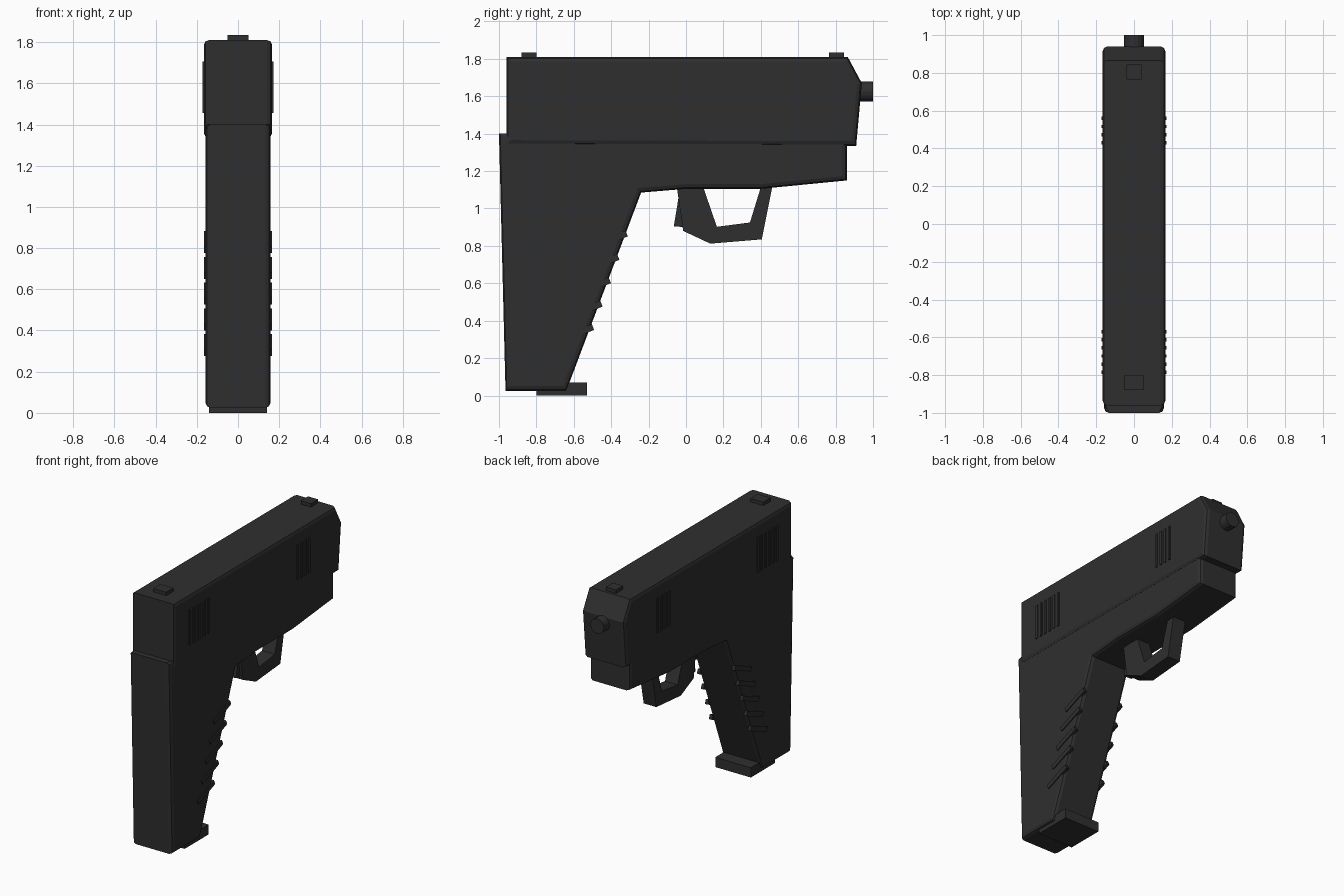
import bpy, bmesh, math
from mathutils import Matrix, Vector

if "Cube" in bpy.data.objects:
    bpy.data.objects.remove(bpy.data.objects["Cube"], do_unlink=True)

black = bpy.data.materials.new("matte black")
black.use_nodes = True
black.diffuse_color = (0.028, 0.028, 0.028, 1)
bsdf = next(n for n in black.node_tree.nodes if n.type == 'BSDF_PRINCIPLED')
bsdf.inputs["Base Color"].default_value = black.diffuse_color
bsdf.inputs["Roughness"].default_value = 0.6


def finish(name, bm):
    bmesh.ops.recalc_face_normals(bm, faces=bm.faces[:])
    mesh = bpy.data.meshes.new(name)
    bm.to_mesh(mesh)
    bm.free()
    mesh.materials.append(black)
    obj = bpy.data.objects.new(name, mesh)
    bpy.context.collection.objects.link(obj)
    return obj


def plate(name, outline, half, bevel=0.0):
    """Extrude a (y, z) side outline across x and round its two rims."""
    bm = bmesh.new()
    face = bm.faces.new([bm.verts.new((-half, y, z)) for y, z in outline])
    new = bmesh.ops.extrude_face_region(bm, geom=[face])["geom"]
    for v in new:
        if isinstance(v, bmesh.types.BMVert):
            v.co.x = half
    if bevel:
        rims = [e for e in bm.edges if abs(e.verts[0].co.x - e.verts[1].co.x) < 1e-5]
        bmesh.ops.bevel(bm, geom=rims, offset=bevel, segments=2, profile=0.5,
                        affect='EDGES', clamp_overlap=True)
    return finish(name, bm)


def box(bm, center, size, tilt=0.0):
    m = (Matrix.Translation(Vector(center)) @ Matrix.Rotation(tilt, 4, 'X')
         @ Matrix.Diagonal((*size, 1)))
    bmesh.ops.create_cube(bm, size=1, matrix=m)


def block(name, center, size):
    bm = bmesh.new()
    box(bm, center, size)
    return finish(name, bm)


# Slide and frame with grip
plate("slide", [(-0.96, 1.34), (-0.96, 1.81), (0.865, 1.81), (0.94, 1.67),
                (0.91, 1.335)], 0.166, 0.025)
plate("frame_and_grip", [(-1.0, 1.40), (-0.965, 0.025), (-0.64, 0.025),
                         (-0.24, 1.085), (0.0, 1.105), (0.4, 1.105),
                         (0.86, 1.15), (0.86, 1.37), (-0.94, 1.40)], 0.158, 0.025)

# Trigger guard loop and the small trigger
plate("trigger_guard", [(-0.05, 1.12), (-0.015, 0.88), (0.13, 0.812), (0.405, 0.835),
                        (0.462, 1.12), (0.402, 1.12), (0.342, 0.925),
                        (0.165, 0.902), (0.09, 1.12)], 0.05)
plate("trigger", [(-0.03, 1.12), (-0.065, 0.905), (-0.01, 0.9), (0.02, 1.12)], 0.03)

# Magazine base and sights
block("magazine_base", (0, -0.665, 0.035), (0.28, 0.27, 0.07))
block("rear_sight", (0, -0.84, 1.815), (0.10, 0.08, 0.04))
block("front_sight", (0, 0.805, 1.815), (0.08, 0.08, 0.04))

# Barrel
bm = bmesh.new()
bmesh.ops.create_cone(bm, cap_ends=True, segments=16, radius1=0.053, radius2=0.053,
                      depth=0.2, matrix=Matrix.Translation((0, 0.9, 1.625))
                      @ Matrix.Rotation(math.pi / 2, 4, 'X'))
finish("barrel", bm)


# Slide serrations on both sides
def serrations(name, first, count):
    bm = bmesh.new()
    for side in (-1, 1):
        for i in range(count):
            box(bm, (side * 0.16, first + i * 0.043, 1.58), (0.024, 0.018, 0.25))
    finish(name, bm)


serrations("rear_serrations", -0.785, 6)
serrations("front_serrations", 0.43, 4)

# Slanted grip ridges on both sides, following the front of the grip
bm = bmesh.new()
for side in (-1, 1):
    for i in range(5):
        front = Vector((side * 0.153, -0.50 + i * 0.045, 0.365 + i * 0.125))
        box(bm, front + Vector((0, -0.09, -0.036)), (0.022, 0.2, 0.034), math.radians(22))
finish("grip_ridges", bm)
